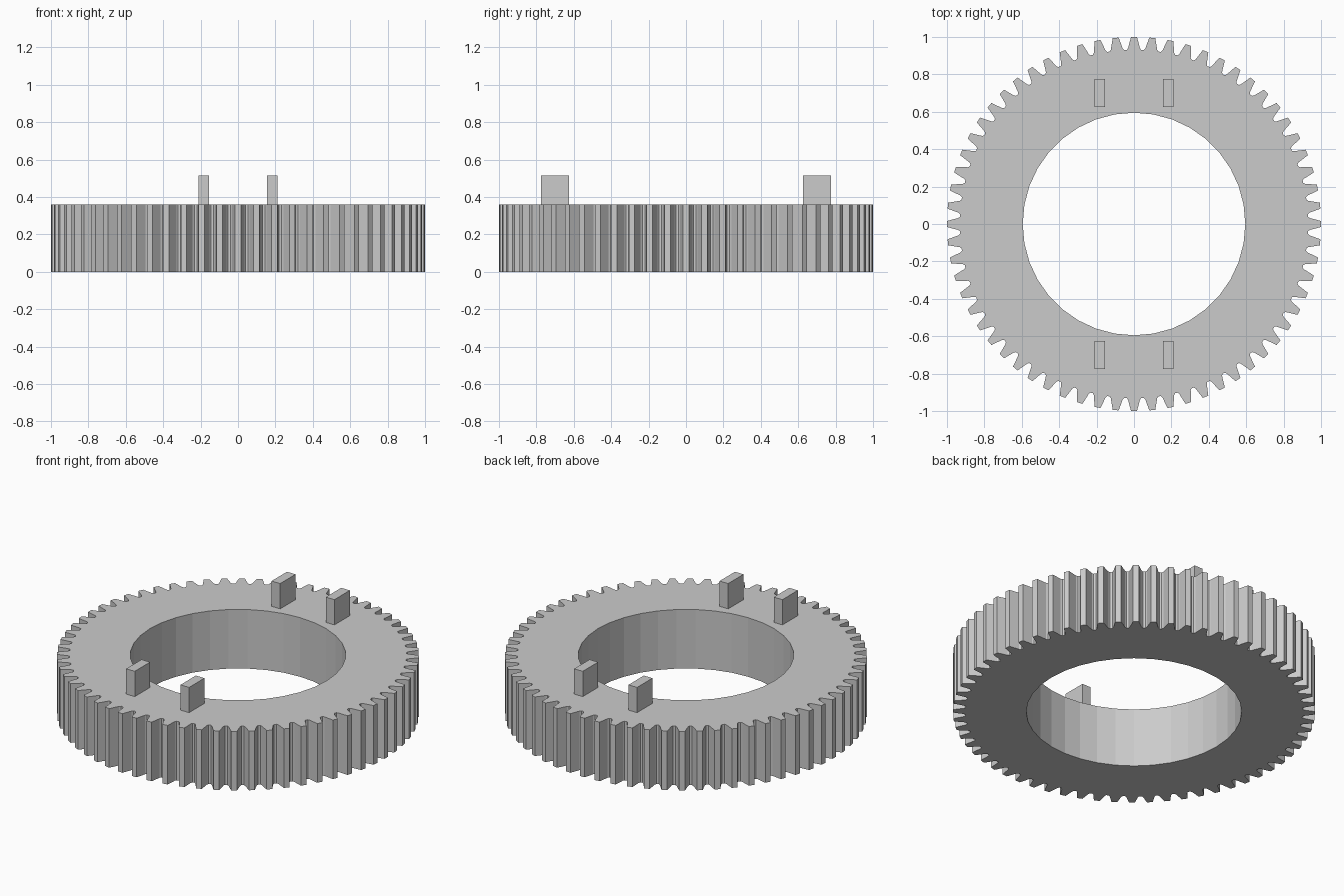
import bpy
import bmesh
from math import sin, cos, pi

if "Cube" in bpy.data.objects:
    bpy.data.objects.remove(bpy.data.objects["Cube"])

TEETH = 64
BORE_SIDES = 36
BORE_RADIUS = 0.595
HEIGHT = 0.36

# Plain grey material
grey = bpy.data.materials.new("light_grey")
grey.use_nodes = True
colour = (0.6, 0.6, 0.6, 1)
grey.diffuse_color = colour
grey.node_tree.nodes["Principled BSDF"].inputs["Base Color"].default_value = colour


def make_object(name, bm):
    bmesh.ops.recalc_face_normals(bm, faces=bm.faces)
    mesh = bpy.data.meshes.new(name)
    bm.to_mesh(mesh)
    bm.free()
    mesh.materials.append(grey)
    obj = bpy.data.objects.new(name, mesh)
    bpy.context.collection.objects.link(obj)
    return obj


def add_loop(bm, points):
    verts = [bm.verts.new((r * cos(a), r * sin(a), 0)) for r, a in points]
    return [bm.edges.new((v, verts[i - 1])) for i, v in enumerate(verts)]


# Half tooth outline: radius and half width, from valley to tip
flank = [(0.931, 0.039), (0.94, 0.032), (0.968, 0.0245), (1.0, 0.016)]
tooth = [(r, -w / r) for r, w in flank] + [(r, w / r) for r, w in reversed(flank)]
outline = [(r, a + 2 * pi * i / TEETH) for i in range(TEETH) for r, a in tooth]
bore = [(BORE_RADIUS, 2 * pi * i / BORE_SIDES) for i in range(BORE_SIDES)]

# Toothed ring: flat profile with a hole, raised to full height
bm = bmesh.new()
edges = add_loop(bm, outline) + add_loop(bm, bore)
bmesh.ops.triangle_fill(bm, edges=edges, use_beauty=True)
raised = bmesh.ops.extrude_face_region(bm, geom=bm.faces[:], use_keep_orig=True)
top_verts = [g for g in raised["geom"] if isinstance(g, bmesh.types.BMVert)]
bmesh.ops.translate(bm, verts=top_verts, vec=(0, 0, HEIGHT))
make_object("gear_ring", bm)

# Four upright lugs, in pairs at the front and back
for side, sx in (("left", 1), ("right", -1)):
    for end, sy in (("front", -1), ("back", 1)):
        bm = bmesh.new()
        bmesh.ops.create_cube(bm, size=1)
        bmesh.ops.scale(bm, verts=bm.verts, vec=(0.058, 0.148, 0.155))
        lug = make_object(f"{end}_{side}_lug", bm)
        lug.location = (sx * 0.183, sy * 0.7, HEIGHT + 0.0765)
